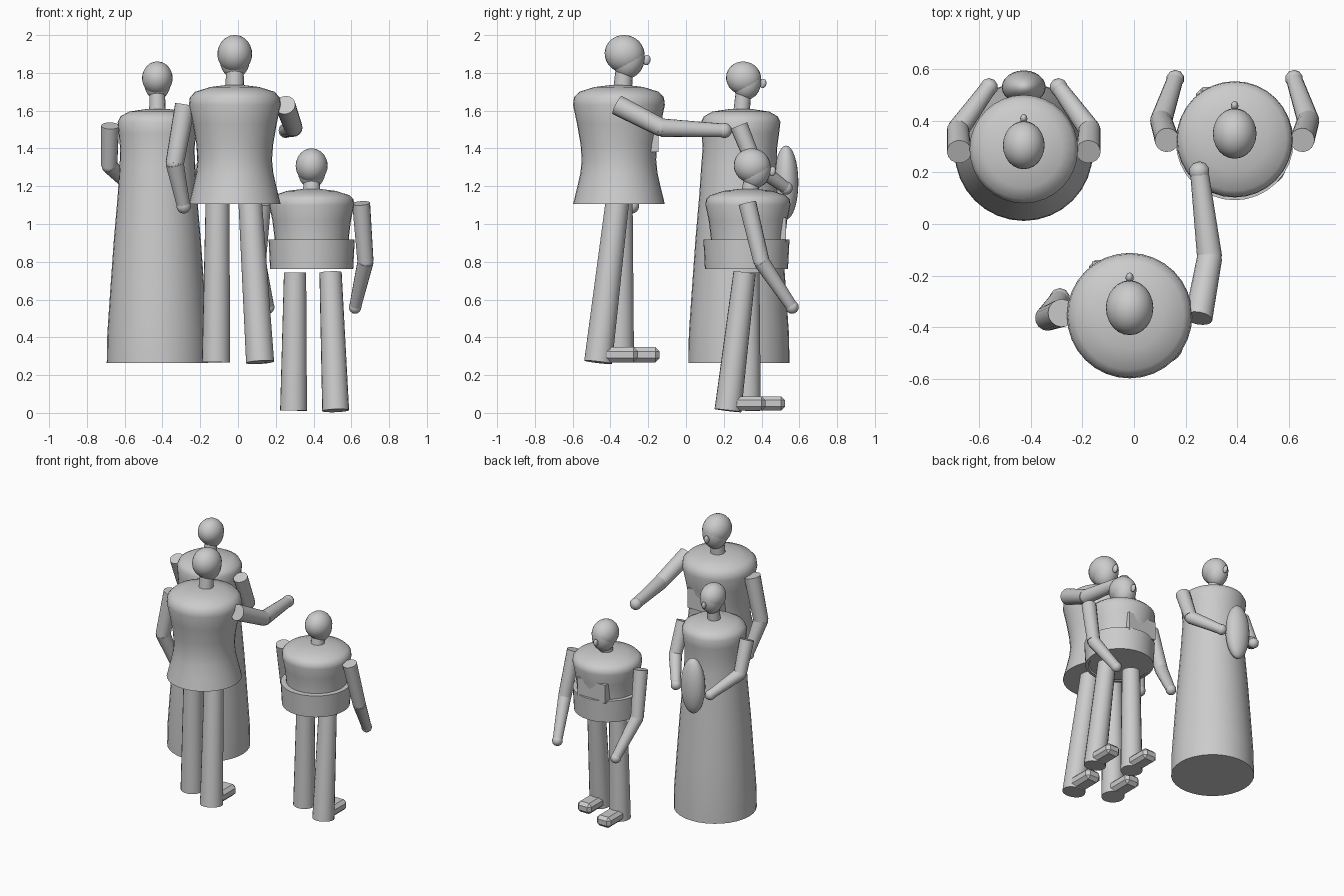
import bpy, bmesh, math
from mathutils import Vector

if "Cube" in bpy.data.objects:
    bpy.data.objects.remove(bpy.data.objects["Cube"])


def finish(ob, angle=40):
    bpy.ops.object.select_all(action='DESELECT')
    ob.select_set(True)
    bpy.context.view_layer.objects.active = ob
    bpy.ops.object.shade_smooth_by_angle(angle=math.radians(angle))
    return ob


def lathe(name, centre, profile, sides=32, caps=True):
    """Round body from (radius, z, y shift) rings."""
    bm = bmesh.new()
    rings = []
    for r, z, *s in profile:
        dy = s[0] if s else 0
        rings.append([bm.verts.new((centre[0] + r * math.cos(2 * math.pi * i / sides),
                                    centre[1] + dy + r * math.sin(2 * math.pi * i / sides), z))
                      for i in range(sides)])
    for a, b in zip(rings, rings[1:]):
        for i in range(sides):
            j = (i + 1) % sides
            bm.faces.new((a[i], a[j], b[j], b[i]))
    if caps:
        bm.faces.new(rings[0][::-1])
        bm.faces.new(rings[-1])
    me = bpy.data.meshes.new(name)
    bm.to_mesh(me)
    bm.free()
    ob = bpy.data.objects.new(name, me)
    bpy.context.collection.objects.link(ob)
    return finish(ob)


def limb(name, a, b, r1, r2, sides=16):
    a, b = Vector(a), Vector(b)
    d = b - a
    bpy.ops.mesh.primitive_cone_add(vertices=sides, radius1=r1, radius2=r2,
                                    depth=d.length, location=(a + b) / 2)
    ob = bpy.context.object
    ob.name = name
    ob.rotation_euler = d.to_track_quat('Z', 'Y').to_euler()
    return finish(ob)


def ball(name, loc, size, tilt=0, seg=24, rings=16):
    bpy.ops.mesh.primitive_uv_sphere_add(segments=seg, ring_count=rings, radius=1, location=loc)
    ob = bpy.context.object
    ob.name = name
    ob.scale = size
    ob.rotation_euler.x = tilt
    return finish(ob)


def box(name, loc, size, bevel=0):
    bpy.ops.mesh.primitive_cube_add(size=1, location=loc)
    ob = bpy.context.object
    ob.name = name
    ob.scale = size
    bpy.ops.object.transform_apply(location=False, rotation=False, scale=True)
    if bevel:
        m = ob.modifiers.new("bevel", 'BEVEL')
        m.width, m.segments = bevel, 1
    return ob


def head(who, x, y, top, s, neck_z):
    # skull, jaw leaning forward, nose, neck
    ball(who + "_skull", (x, y, top - .1 * s), (.092 * s, .106 * s, .1 * s), -.25)
    ball(who + "_face", (x, y + .022 * s, top - .126 * s), (.08 * s, .084 * s, .105 * s), -.2)
    ball(who + "_nose", (x, y + .117 * s, top - .132 * s), (.016 * s, .02 * s, .028 * s), -.2, 12, 8)
    limb(who + "_neck", (x, y - .012, neck_z), (x, y, top - .17 * s), .05 * s, .046 * s)


def arm(who, side, shoulder, elbow, hand, s):
    limb(f"{who}_{side}_upper_arm", shoulder, elbow, .05 * s, .045 * s)
    limb(f"{who}_{side}_forearm", elbow, hand, .045 * s, .033 * s)
    ball(f"{who}_{side}_elbow", elbow, (.043 * s,) * 3, 0, 12, 8)
    ball(f"{who}_{side}_hand", hand, (.037 * s,) * 3, 0, 10, 8)


def leg(who, side, top, foot, s):
    limb(f"{who}_{side}_leg", foot, top, .075 * s, .062 * s, 20)
    x, y, z = foot
    box(f"{who}_{side}_shoe", (x, y + .1 * s, z + .04 * s), (.115 * s, .22 * s, .08 * s), .022 * s)


# man
mx, my = -.017, -.355
lathe("man_torso", (mx, my), [(.243, 1.105), (.222, 1.19), (.204, 1.27), (.197, 1.34), (.203, 1.42),
                              (.222, 1.53), (.243, 1.63), (.238, 1.67), (.21, 1.7), (.13, 1.725), (.05, 1.735)])
head("man", mx, -.325, 2.0, 1, 1.7)
arm("man", "left", (-.28, -.345, 1.63), (-.335, -.365, 1.32), (-.288, -.288, 1.095), 1.08)
arm("man", "right", (.25, -.365, 1.63), (.293, -.13, 1.51), (.253, .203, 1.495), 1.08)
leg("man", "left", (-.108, -.345, 1.19), (-.116, -.35, .268), 1)
leg("man", "right", (.06, -.355, 1.19), (.117, -.465, .268), 1)
box("man_chest_panel", (mx - .02, my + .175, 1.45), (.25, .07, .14))

# woman
wx, wy = -.427, .28
lathe("woman_gown", (wx, wy), [(.268, .265), (.265, .42), (.25, .64), (.23, .92), (.21, 1.15), (.2, 1.3),
                               (.197, 1.4, .005), (.205, 1.48, .008), (.21, 1.54, .01), (.195, 1.57, .01),
                               (.15, 1.595, .01), (.05, 1.61, .01)])
head("woman", wx, .305, 1.86, .88, 1.58)
for side, k in (("left", -1), ("right", 1)):
    arm("woman", side, (wx + k * .25, .28, 1.52), (wx + k * .255, .365, 1.31), (wx + k * .135, .53, 1.19), .95)
leg("woman", "left", (wx - .08, .28, 1.1), (wx - .1, .3, .275), .9)
leg("woman", "right", (wx + .08, .28, 1.1), (wx + .12, .19, .275), .9)
ball("swaddled_bundle", (wx, .53, 1.22), (.085, .065, .195))

# child
cx, cy = .39, .328
lathe("child_torso", (cx, cy), [(.2, .765), (.195, .85), (.197, .93), (.208, 1.02), (.225, 1.1),
                                (.222, 1.13), (.2, 1.152), (.13, 1.175), (.05, 1.185)])
lathe("child_belt", (cx, cy - .008), [(.2, .762), (.22, .762), (.228, .917), (.19, .917)], caps=False)
head("child", cx, .35, 1.4, .92, 1.16)
for side, k in (("left", -1), ("right", 1)):
    arm("child", side, (cx + k * .262, .325, 1.11), (cx + k * .285, .4, .8), (cx + k * .23, .562, .56), .95)
leg("child", "left", (.302, .33, .743), (.294, .325, .012), .95)
leg("child", "right", (.49, .31, .743), (.517, .222, .012), .95)
box("child_chest_panel", (cx - .015, cy + .17, .97), (.22, .065, .13))
